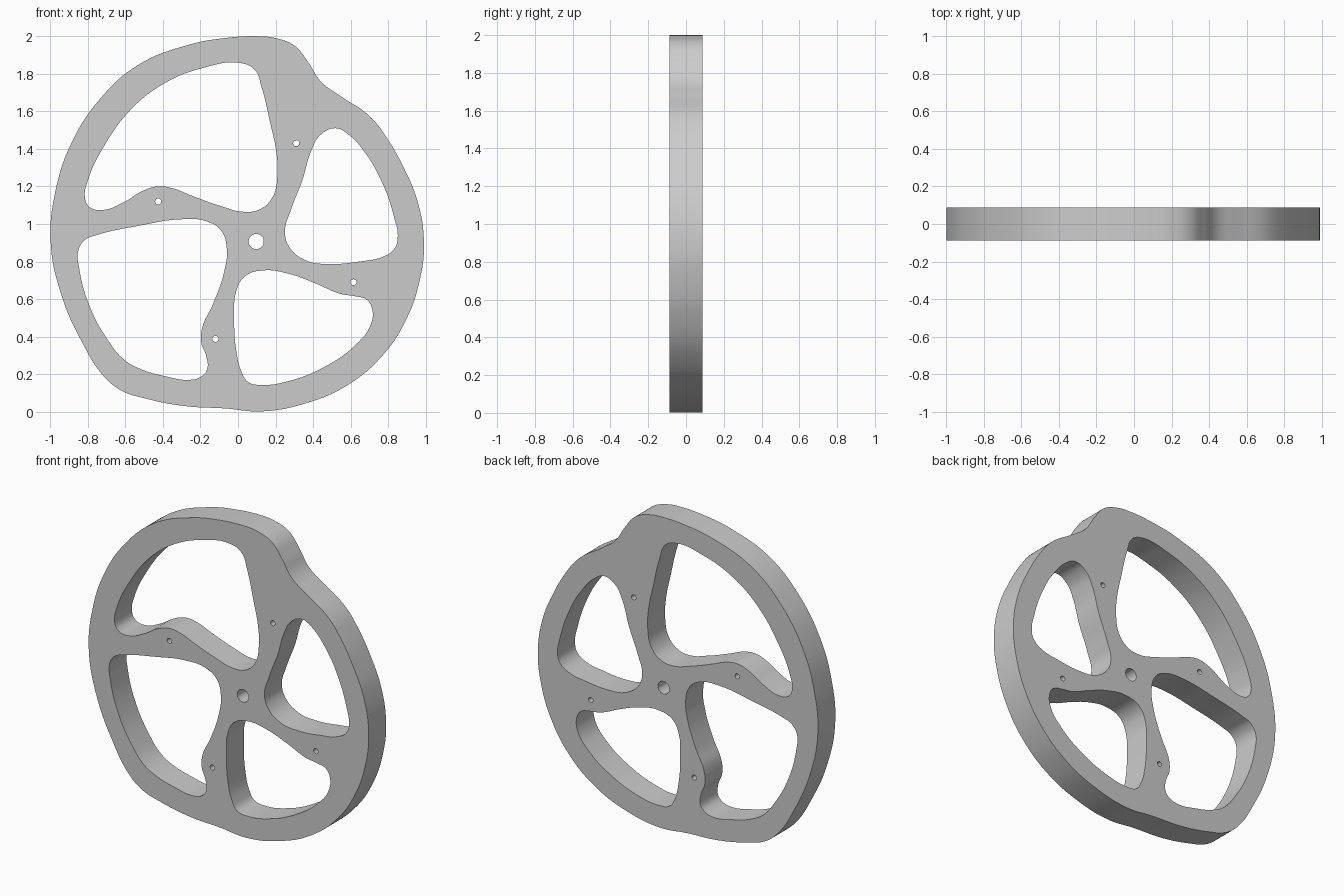
import bpy
import bmesh
from math import cos, sin, tau, radians

HALF_DEPTH = .0885

default_cube = bpy.data.objects.get("Cube")
if default_cube:
    bpy.data.objects.remove(default_cube, do_unlink=True)


def add_loop(curve, points):
    """Add one closed smooth loop through the given (x, height) points."""
    spline = curve.splines.new("BEZIER")
    spline.bezier_points.add(len(points) - 1)
    spline.use_cyclic_u = True
    for knot, (x, height) in zip(spline.bezier_points, points):
        knot.co = (x, height, 0)
        knot.handle_left_type = knot.handle_right_type = "AUTO"


def add_round_hole(curve, x, height, radius):
    """Add a circular hole as a closed loop."""
    angles = [tau * step / 8 for step in range(8)]
    add_loop(curve, [(x + radius * cos(a), height + radius * sin(a)) for a in angles])


# Flat profile of the plate: outer rim, four windows, drilled holes
profile = bpy.data.curves.new("cam_wheel_profile", "CURVE")
profile.dimensions = "2D"
profile.fill_mode = "BOTH"
profile.extrude = HALF_DEPTH
profile.resolution_u = 9

# Outer rim, clockwise from the top, with the notch at upper right
rim = [
    (.1, 2), (.2, 1.99), (.3, 1.95), (.375, 1.86), (.44, 1.76),
    (.54, 1.685), (.7, 1.575), (.795, 1.455), (.885, 1.295),
    (.955, 1.125), (.99, .91), (.97, .71), (.895, .49), (.77, .3),
    (.58, .14), (.36, .045), (.125, .002), (-.07, .018), (-.28, .03),
    (-.49, .07), (-.625, .115), (-.72, .195), (-.83, .37),
    (-.94, .62), (-.998, .91), (-.97, 1.185), (-.89, 1.425),
    (-.74, 1.66), (-.535, 1.845), (-.26, 1.955), (-.07, 1.99),
]
add_loop(profile, rim)

# Upper left window
upper_left_window = [
    (.013, 1.857), (.09, 1.82), (.125, 1.73), (.17, 1.545),
    (.205, 1.375), (.21, 1.26), (.185, 1.145), (.12, 1.08),
    (.03, 1.065), (-.09, 1.095), (-.245, 1.15), (-.355, 1.192),
    (-.43, 1.2), (-.51, 1.175), (-.61, 1.115), (-.72, 1.075),
    (-.79, 1.09), (-.815, 1.14), (-.8, 1.23), (-.71, 1.42),
    (-.565, 1.615), (-.39, 1.75), (-.19, 1.83),
]
add_loop(profile, upper_left_window)

# Upper right window
upper_right_window = [
    (.52, 1.51), (.59, 1.475), (.68, 1.375), (.77, 1.215),
    (.83, 1.04), (.85, .92), (.83, .865), (.77, .825), (.645, .8),
    (.49, .787), (.365, .805), (.275, .875), (.25, .96), (.28, 1.07),
    (.345, 1.24), (.39, 1.39), (.44, 1.475),
]
add_loop(profile, upper_right_window)

# Lower right window
lower_right_window = [
    (.135, .753), (.035, .72), (-.01, .64), (-.02, .505), (-.01, .33),
    (.02, .21), (.055, .158), (.125, .143), (.275, .165), (.48, .25),
    (.63, .36), (.705, .46), (.715, .545), (.685, .597), (.625, .615),
    (.545, .628), (.41, .685), (.27, .735),
]
add_loop(profile, lower_right_window)

# Lower left window
lower_left_window = [
    (-.305, 1.025), (-.17, 1.015), (-.09, .965), (-.06, .87),
    (-.075, .74), (-.135, .57), (-.19, .45), (-.195, .365),
    (-.17, .3), (-.165, .225), (-.2, .185), (-.26, .17), (-.39, .19),
    (-.525, .23), (-.61, .28), (-.695, .385), (-.785, .55),
    (-.845, .76), (-.85, .86), (-.815, .915), (-.75, .942), (-.53, .99),
]
add_loop(profile, lower_left_window)

# Hub bore and one small pin hole in each spoke
add_round_hole(profile, .097, .907, .04)
for x, height in [(.31, 1.43), (-.425, 1.12), (.615, .69), (-.12, .388)]:
    add_round_hole(profile, x, height, .016)

# Turn the extruded profile into a welded solid, standing upright
profile_object = bpy.data.objects.new("cam_wheel_profile", profile)
bpy.context.collection.objects.link(profile_object)
bpy.context.view_layer.update()
depsgraph = bpy.context.evaluated_depsgraph_get()
mesh = bpy.data.meshes.new_from_object(profile_object.evaluated_get(depsgraph))
bpy.data.objects.remove(profile_object, do_unlink=True)
bpy.data.curves.remove(profile)

solid = bmesh.new()
solid.from_mesh(mesh)
bmesh.ops.remove_doubles(solid, verts=solid.verts, dist=.0002)
bmesh.ops.recalc_face_normals(solid, faces=solid.faces)
solid.to_mesh(mesh)
solid.free()

mesh.name = "cam_wheel"
wheel = bpy.data.objects.new("cam_wheel", mesh)
wheel.rotation_euler.x = radians(90)
bpy.context.collection.objects.link(wheel)

# Smooth walls with crisp edges around the flat faces
bpy.ops.object.select_all(action="DESELECT")
wheel.select_set(True)
bpy.context.view_layer.objects.active = wheel
bpy.ops.object.transform_apply(location=False, rotation=True, scale=False)
bpy.ops.object.shade_smooth_by_angle(angle=radians(30))
